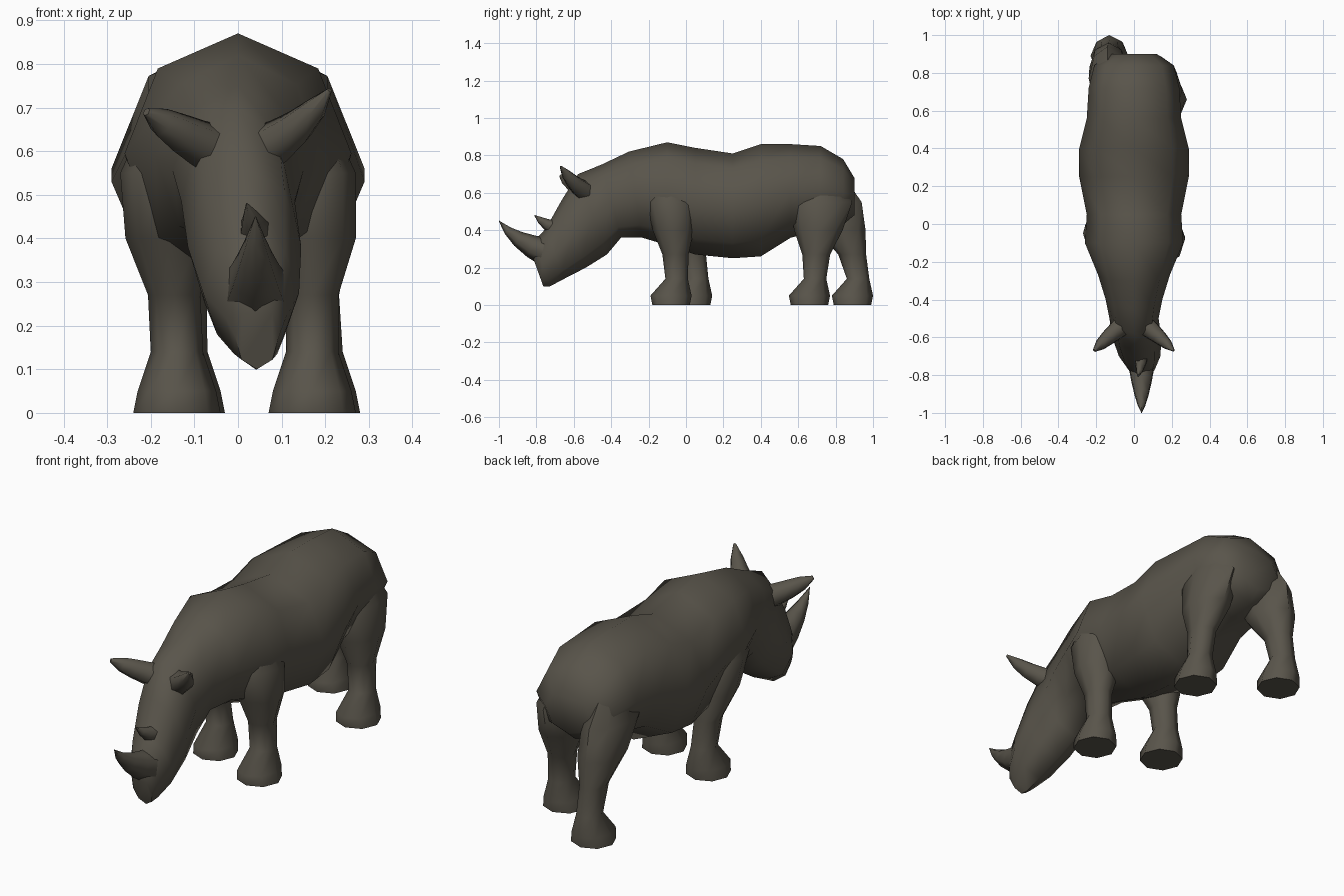
import bpy
import bmesh
import math
from mathutils import Vector

cube = bpy.data.objects.get("Cube")
if cube:
    bpy.data.objects.remove(cube, do_unlink=True)

hide = bpy.data.materials.new("grey brown hide")
hide.use_nodes = True
colour = (0.1, 0.09, 0.07, 1)
hide.diffuse_color = colour
shader = next(n for n in hide.node_tree.nodes if n.type == "BSDF_PRINCIPLED")
shader.inputs["Base Color"].default_value = colour
shader.inputs["Roughness"].default_value = 0.9


def clamp(value, low, high):
    return max(low, min(high, value))


def ellipse(centre, up, side, sides):
    """Ring of points around a centre, spanned by two half axes."""
    turns = [math.tau * i / sides for i in range(sides)]
    return [centre + up * math.cos(t) + side * math.sin(t) for t in turns]


def skin(name, rings):
    """Bridge a list of point rings, cap both ends and shade the result."""
    bm = bmesh.new()
    loops = [[bm.verts.new(point) for point in ring] for ring in rings]
    for ring, following in zip(loops, loops[1:]):
        for i in range(len(ring)):
            bm.faces.new((ring[i - 1], ring[i], following[i], following[i - 1]))
    bm.faces.new(loops[0])
    bm.faces.new(loops[-1])
    bmesh.ops.recalc_face_normals(bm, faces=bm.faces)
    mesh = bpy.data.meshes.new(name)
    bm.to_mesh(mesh)
    bm.free()
    mesh.materials.append(hide)
    obj = bpy.data.objects.new(name, mesh)
    bpy.context.collection.objects.link(obj)
    bpy.ops.object.select_all(action="DESELECT")
    obj.select_set(True)
    bpy.context.view_layer.objects.active = obj
    bpy.ops.object.shade_smooth_by_angle(angle=math.radians(60))


def body_ring(y, low, high, half_width):
    """Upright along the trunk, leaning forward and aside towards the nose."""
    lean = clamp(-0.1 - y, 0, 0.4) * 0.9
    half_height = (high - low) / 2
    aside = 0.15 * max(0, -0.5 - y)
    centre = Vector((aside, y, low + half_height))
    up = Vector((0, -lean * half_height, half_height))
    return ellipse(centre, up, Vector((half_width, 0, 0)), 8)


# Trunk, neck and head in one skin: y, underside, top, half width
body = [
    (0.9, 0.48, 0.68, 0.12),
    (0.84, 0.43, 0.78, 0.21),
    (0.72, 0.4, 0.85, 0.24),
    (0.56, 0.36, 0.86, 0.25),
    (0.4, 0.26, 0.86, 0.29),
    (0.25, 0.25, 0.81, 0.29),
    (0.05, 0.27, 0.84, 0.25),
    (-0.1, 0.32, 0.87, 0.26),
    (-0.27, 0.36, 0.82, 0.19),
    (-0.4, 0.36, 0.75, 0.15),
    (-0.5, 0.27, 0.7, 0.13),
    (-0.6, 0.2, 0.56, 0.13),
    (-0.7, 0.14, 0.41, 0.11),
    (-0.77, 0.1, 0.34, 0.07),
    (-0.79, 0.1, 0.25, 0.05),
]
skin("body_and_head", [body_ring(*row) for row in body])

# Shared leg shape: height, half depth, half width
leg_shape = [
    (0.7, 0.05, 0.03),
    (0.55, 0.13, 0.1),
    (0.4, 0.11, 0.1),
    (0.27, 0.07, 0.06),
    (0.14, 0.06, 0.06),
    (0.05, 0.11, 0.09),
    (0, 0.1, 0.1),
]


def leg(name, hip, foot, haunch):
    """Run the leg shape from hip to foot, with a fuller haunch above the knee."""
    rings = []
    for z, depth, width in leg_shape:
        blend = clamp((z - 0.2) * 3, 0, 1)
        x, y = Vector(foot).lerp(Vector(hip), blend)
        full = 1 + (haunch - 1) * blend
        toe = 0.03 if z < 0.1 else 0
        rings.append(ellipse(Vector((x, y - toe, z)), Vector((0, depth * full, 0)),
                             Vector((width, 0, 0)), 8))
    skin(name, rings)


leg("front_leg_left", (0.17, -0.08), (0.17, -0.05), 1)
leg("front_leg_right", (-0.17, -0.05), (-0.14, 0.06), 1)
leg("hind_leg_left", (0.14, 0.72), (0.18, 0.69), 1.3)
leg("hind_leg_right", (-0.14, 0.77), (-0.13, 0.92), 1.3)


def spike(name, base, bend, tip, radius, bluntness):
    """Curved cone from base to tip, pulled towards a bend point."""
    base, bend, tip = Vector(base), Vector(bend), Vector(tip)
    rings = []
    steps = 4
    for i in range(steps + 1):
        t = i / steps
        first, second = base.lerp(bend, t), bend.lerp(tip, t)
        turn = (second - first).to_track_quat("Z", "Y")
        size = radius * max(1 - t, 0.01) ** bluntness
        rings.append(ellipse(first.lerp(second, t), turn @ Vector((0, size, 0)),
                             turn @ Vector((size, 0, 0)), 6))
    skin(name, rings)


# Horns sweep forward and up
spike("nose_horn", (0.04, -0.74, 0.28), (0.04, -0.92, 0.34), (0.04, -1, 0.45), 0.08, 0.9)
spike("brow_horn", (0.04, -0.66, 0.4), (0.04, -0.75, 0.42), (0.02, -0.81, 0.48), 0.05, 0.7)

# Ears reach out sideways, the left one higher and sharper
for name, side, tip_height, bluntness in (("ear_left", 1, 0.74, 0.5),
                                          ("ear_right", -1, 0.69, 0.4)):
    spike(name, (side * 0.05, -0.53, 0.6), (side * 0.14, -0.6, 0.64),
          (side * 0.21, -0.67, tip_height), 0.06, bluntness)
